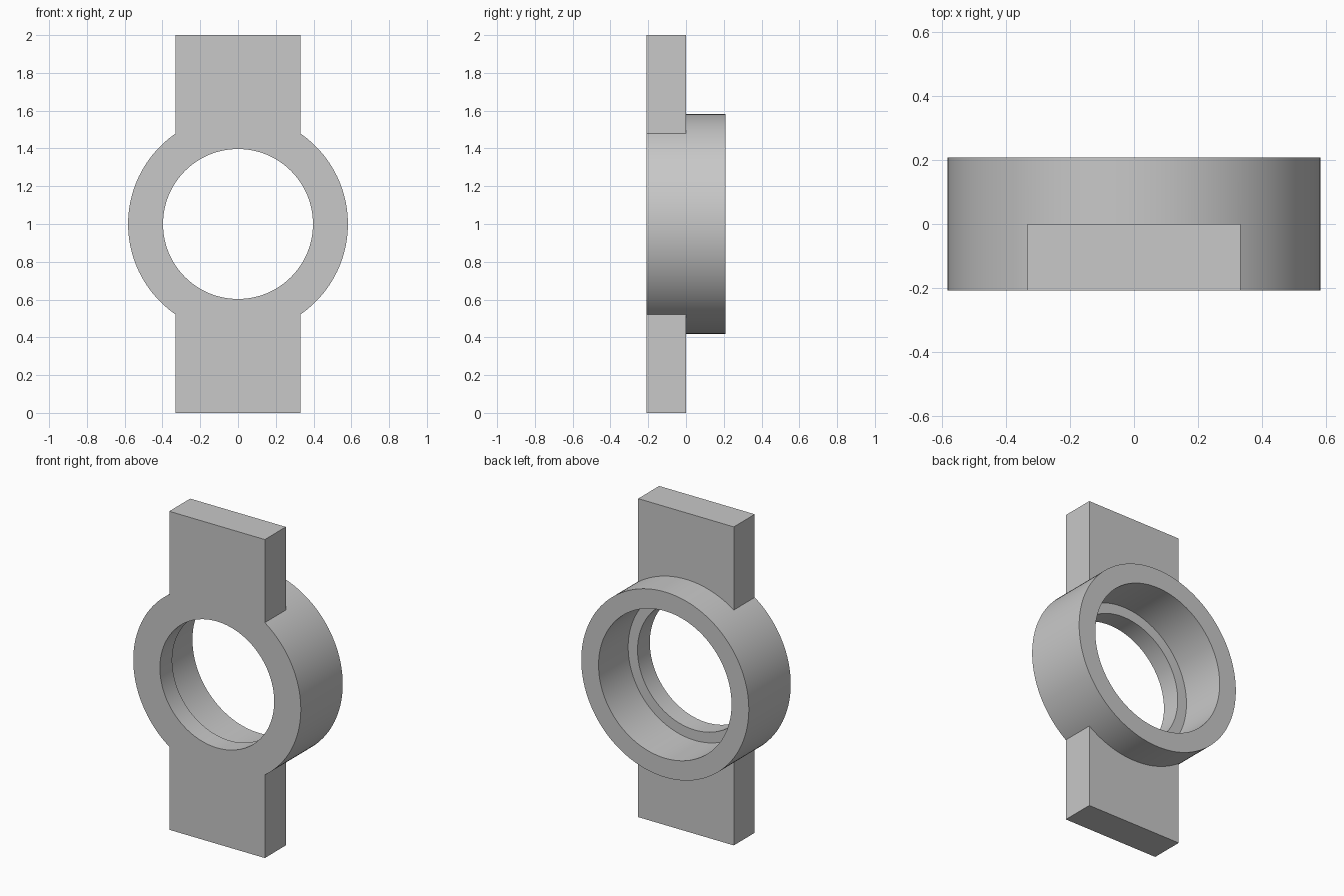
import bpy, bmesh, math
from mathutils import Matrix, Vector

if "Cube" in bpy.data.objects:
    bpy.data.objects.remove(bpy.data.objects["Cube"], do_unlink=True)

SEGMENTS = 128
CENTRE_Z = 1.0
FRONT, MIDDLE, BACK = -0.208, 0.0, 0.208
STEP = -0.086                       # floor of the rear counterbore
OUTER, BORE, HOLE = 0.582, 0.462, 0.397
TAB_HALF, TAB_ROOT = 0.332, 0.468   # root stays inside the ring wall

grey = bpy.data.materials.new("plain grey")
grey.use_nodes = True
colour = (0.58, 0.58, 0.58, 1)
grey.diffuse_color = colour
grey.node_tree.nodes["Principled BSDF"].inputs["Base Color"].default_value = colour


def make_object(name, bm):
    bmesh.ops.recalc_face_normals(bm, faces=bm.faces)
    mesh = bpy.data.meshes.new(name)
    bm.to_mesh(mesh)
    bm.free()
    mesh.materials.append(grey)
    obj = bpy.data.objects.new(name, mesh)
    bpy.context.collection.objects.link(obj)
    return obj


# Stepped ring: closed wall section turned around the y axis
section = [(OUTER, FRONT), (OUTER, BACK), (BORE, BACK),
           (BORE, STEP), (HOLE, STEP), (HOLE, FRONT)]
bm = bmesh.new()
loops = []
for i in range(SEGMENTS):
    a = math.tau * i / SEGMENTS
    loops.append([bm.verts.new((r * math.cos(a), y, CENTRE_Z + r * math.sin(a)))
                  for r, y in section])
for i, here in enumerate(loops):
    there = loops[(i + 1) % SEGMENTS]
    for j in range(len(section)):
        k = (j + 1) % len(section)
        bm.faces.new((here[j], here[k], there[k], there[j]))
body = make_object("ring_bracket", bm)

# Upper and lower mounting tabs, merged into the ring
for name, side in (("upper_tab", 1), ("lower_tab", -1)):
    bm = bmesh.new()
    size = Vector((2 * TAB_HALF, MIDDLE - FRONT, 1 - TAB_ROOT))
    middle = Vector((0, (FRONT + MIDDLE) / 2, CENTRE_Z + side * (1 + TAB_ROOT) / 2))
    bmesh.ops.create_cube(bm, size=1,
                          matrix=Matrix.Translation(middle) @ Matrix.Diagonal(size).to_4x4())
    tab = make_object(name, bm)
    union = body.modifiers.new(name, 'BOOLEAN')
    union.operation = 'UNION'
    union.solver = 'EXACT'
    union.object = tab
    bpy.context.view_layer.objects.active = body
    bpy.ops.object.modifier_apply(modifier=union.name)
    bpy.data.objects.remove(tab, do_unlink=True)

# Smooth round walls, sharp rims
bpy.ops.object.select_all(action='DESELECT')
body.select_set(True)
bpy.context.view_layer.objects.active = body
bpy.ops.object.shade_smooth_by_angle(angle=math.radians(30))
